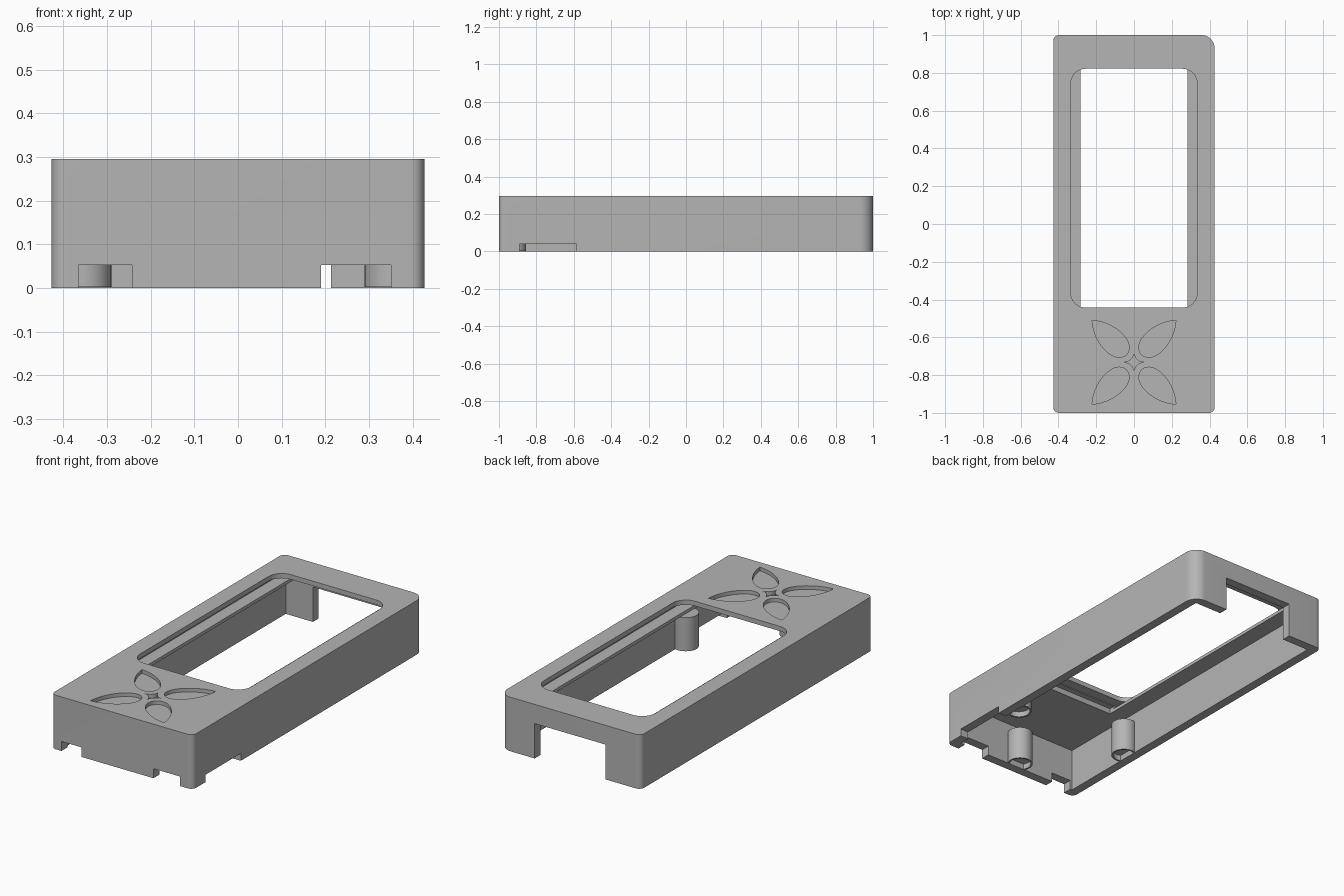
import bpy, math
from mathutils import Vector
from mathutils.geometry import interpolate_bezier

cube = bpy.data.objects.get("Cube")
if cube:
    bpy.data.objects.remove(cube, do_unlink=True)

grey = bpy.data.materials.new("plain grey")
grey.use_nodes = True
colour = (0.46, 0.46, 0.46, 1)
grey.diffuse_color = colour
grey.node_tree.nodes["Principled BSDF"].inputs["Base Color"].default_value = colour


def prism(name, outline, z0, z1):
    """Extrude a counter-clockwise outline from z0 to z1."""
    n = len(outline)
    verts = [(x, y, z) for z in (z0, z1) for x, y in outline]
    faces = [tuple(reversed(range(n))), tuple(range(n, 2 * n))]
    faces += [(i, (i + 1) % n, n + (i + 1) % n, n + i) for i in range(n)]
    mesh = bpy.data.meshes.new(name)
    mesh.from_pydata(verts, [], faces)
    mesh.materials.append(grey)
    obj = bpy.data.objects.new(name, mesh)
    bpy.context.collection.objects.link(obj)
    return obj


def rounded(x0, x1, y0, y1, radii, steps=10):
    """Rectangle with one radius per corner, starting front right."""
    corners = [(x1, y0, -1, 1), (x1, y1, -1, -1), (x0, y1, 1, -1), (x0, y0, 1, 1)]
    points = []
    for k, ((x, y, sx, sy), r) in enumerate(zip(corners, radii)):
        for i in range(steps + 1):
            a = math.pi / 2 * (k - 1 + i / steps)
            points.append((x + sx * r + r * math.cos(a), y + sy * r + r * math.sin(a)))
    return points


def rect(x0, x1, y0, y1):
    return [(x0, y0), (x1, y0), (x1, y1), (x0, y1)]


def circle(x, y, r, n=40):
    return [(x + r * math.cos(2 * math.pi * i / n), y + r * math.sin(2 * math.pi * i / n))
            for i in range(n)]


def activate(obj):
    bpy.ops.object.select_all(action='DESELECT')
    obj.select_set(True)
    bpy.context.view_layer.objects.active = obj


def cut(obj, outline, z0, z1):
    """Subtract a prism from an object."""
    cutter = prism("cutter", outline, z0, z1)
    cutter.hide_render = True
    activate(obj)
    mod = obj.modifiers.new("cut", 'BOOLEAN')
    mod.operation = 'DIFFERENCE'
    mod.solver = 'EXACT'
    mod.object = cutter
    bpy.ops.object.modifier_apply(modifier=mod.name)
    bpy.data.objects.remove(cutter, do_unlink=True)


def smooth(obj):
    activate(obj)
    bpy.ops.object.shade_smooth_by_angle(angle=math.radians(30))


# Outer shell, with one larger corner, hollow underneath
TOP, CEILING = 0.295, 0.235
case = prism("case_shell", rounded(-0.427, 0.427, -1, 1, (0.03, 0.07, 0.03, 0.03)), 0, TOP)
cut(case, rect(-0.377, 0.377, -0.95, 0.95), -0.1, CEILING)

# Window, narrower opening below it, and the slot between them
cut(case, rounded(-0.335, 0.335, -0.443, 0.822, [0.08] * 4), 0.26, 0.4)
cut(case, rect(-0.282, 0.282, -0.53, 0.9), 0.2, 0.265)
cut(case, rect(-0.35, 0.35, -0.5, 0.88), 0.253, 0.269)

# Back doorway and the small notches along the bottom rim
cut(case, rect(-0.213, 0.213, 0.9, 1.1), -0.1, 0.19)
cut(case, rect(-0.365, -0.243, -1.1, -0.93), -0.1, 0.052)
cut(case, rect(0.19, 0.35, -1.1, -0.93), -0.1, 0.052)
cut(case, rect(0.36, 0.5, -0.89, -0.585), -0.1, 0.04)

# Flower recess: four petals around a concave star
CENTRE = Vector((0, -0.732))
side = interpolate_bezier(Vector((0.222, 0.222)), Vector((0.10, 0.215)),
                          Vector((-0.015, 0.105)), Vector((0.04, 0.04)), 18)
petal = [Vector((p[0], p[1])) for p in side]
petal += [Vector((p.y, p.x)) for p in reversed(petal[1:-1])]
for quarter in range(4):
    a = quarter * math.pi / 2
    turned = [CENTRE + Vector((p.x * math.cos(a) - p.y * math.sin(a),
                               p.x * math.sin(a) + p.y * math.cos(a))) for p in petal]
    cut(case, turned, TOP - 0.02, 0.4)

star = []
R = 0.052
for quarter in range(4):
    a = quarter * math.pi / 2
    hub = Vector((math.cos(a) - math.sin(a), math.sin(a) + math.cos(a))) * R
    for i in range(8):
        b = a - math.pi / 2 - i / 8 * math.pi / 2
        star.append(CENTRE + hub + Vector((math.cos(b), math.sin(b))) * R)
cut(case, star, TOP - 0.02, 0.4)
smooth(case)

# Round bosses fixed to the walls, each with a shallow socket underneath
for name, x, y in (("left_boss", 0.355, -0.505), ("right_boss", -0.355, -0.505),
                   ("front_boss", 0, -0.92)):
    boss = prism(name, circle(x, y, 0.065), 0.002, 0.185)
    cut(boss, circle(x, y, 0.056), -0.1, 0.032)
    smooth(boss)
